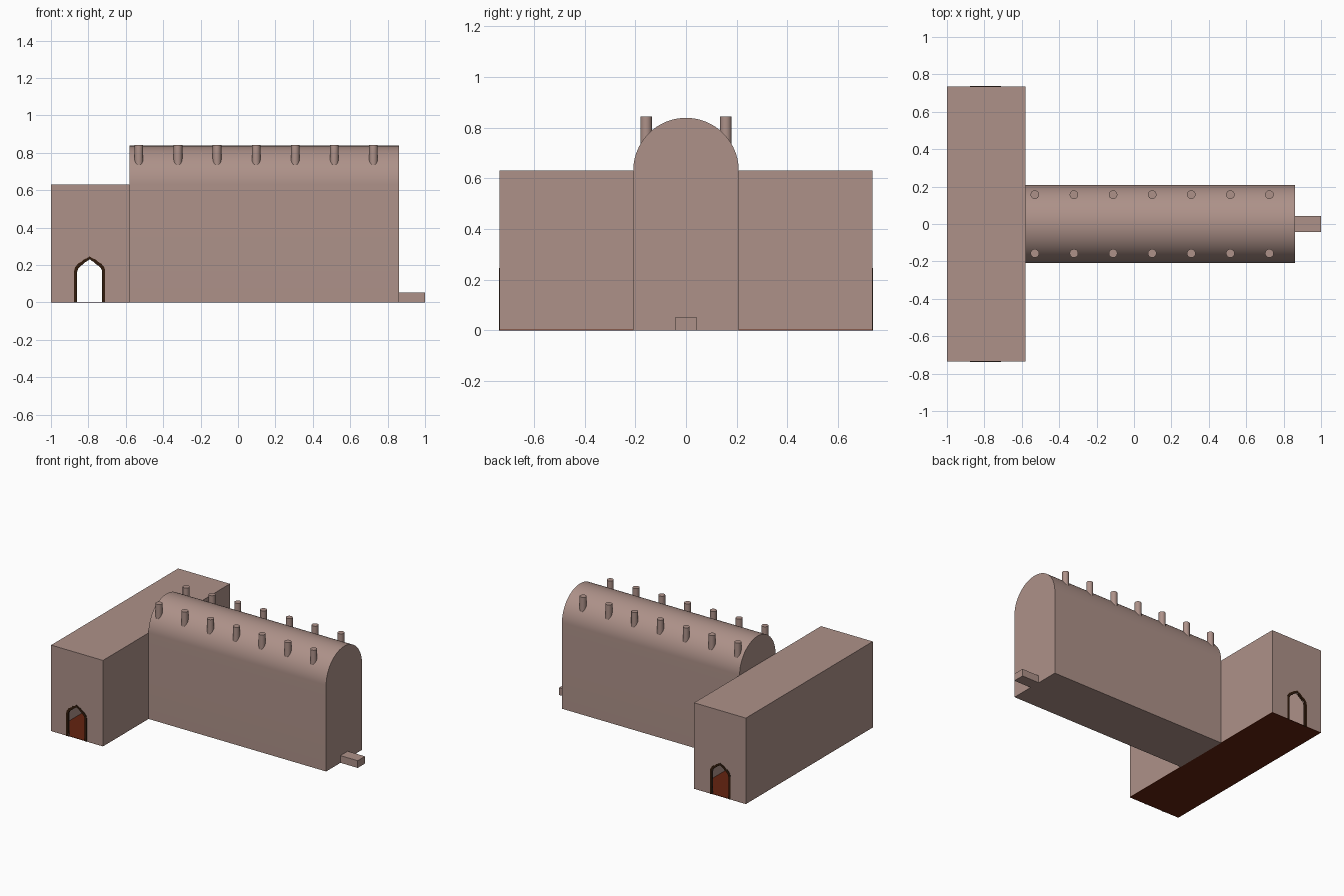
import bpy, bmesh, math
from mathutils import Vector

cube = bpy.data.objects.get("Cube")
if cube:
    bpy.data.objects.remove(cube, do_unlink=True)


def material(name, rgb):
    mat = bpy.data.materials.new(name)
    mat.use_nodes = True
    mat.diffuse_color = (*rgb, 1)
    mat.node_tree.nodes["Principled BSDF"].inputs["Base Color"].default_value = (*rgb, 1)
    return mat


STONE = material("dusty pink stone", (0.42, 0.285, 0.25))
FLOOR = material("red brown floor", (0.127, 0.017, 0.005))
TRIM = material("dark brown trim", (0.032, 0.012, 0.004))


def finish(bm, name, mat):
    bmesh.ops.recalc_face_normals(bm, faces=bm.faces)
    mesh = bpy.data.meshes.new(name)
    bm.to_mesh(mesh)
    bm.free()
    mesh.materials.append(mat)
    obj = bpy.data.objects.new(name, mesh)
    bpy.context.collection.objects.link(obj)
    return obj


def prism(name, mat, points, offset):
    """Extrude a closed outline along the offset."""
    bm = bmesh.new()
    face = bm.faces.new([bm.verts.new(p) for p in points])
    made = bmesh.ops.extrude_face_region(bm, geom=[face])["geom"]
    moved = [v for v in made if isinstance(v, bmesh.types.BMVert)]
    bmesh.ops.translate(bm, verts=moved, vec=Vector(offset))
    return finish(bm, name, mat)


def box(name, mat, x, y, z):
    base = [(x[0], y[0], z[0]), (x[1], y[0], z[0]), (x[1], y[1], z[0]), (x[0], y[1], z[0])]
    return prism(name, mat, base, (0, 0, z[1] - z[0]))


def smooth(obj):
    bpy.ops.object.select_all(action="DESELECT")
    obj.select_set(True)
    bpy.context.view_layer.objects.active = obj
    bpy.ops.object.shade_smooth_by_angle(angle=math.radians(35))


def carve(obj, cutter):
    """Subtract the cutter, then throw it away."""
    mod = obj.modifiers.new("carve", "BOOLEAN")
    mod.operation, mod.solver, mod.object = "DIFFERENCE", "EXACT", cutter
    bpy.context.view_layer.objects.active = obj
    bpy.ops.object.modifier_apply(modifier=mod.name)
    bpy.data.objects.remove(cutter, do_unlink=True)


LEFT, JOIN, END = -1.0, -0.58, 0.86
HALL_Y, EAVES, RADIUS = 0.735, 0.63, 0.208
WALL, PLATE = 0.01, 0.003
DOOR_X = -0.793

# Pointed doorway outline: half widths and heights, mirrored about the centre
HALF_OUTER = [(0.083, 0), (0.083, 0.168), (0.078, 0.188), (0.062, 0.208), (0.043, 0.218),
              (0.032, 0.229), (0.014, 0.237)]
HALF_INNER = [(0.067, 0), (0.067, 0.165), (0.062, 0.18), (0.05, 0.194), (0.034, 0.205),
              (0.024, 0.215), (0.011, 0.223)]


def arch(half, apex, y):
    pts = [(-w, z) for w, z in half] + [(0, apex)] + [(w, z) for w, z in reversed(half)]
    return [(DOOR_X + w, y, z) for w, z in pts]


# Hollow cross hall standing on its floor plate, with a doorway at each end
hall = box("cross_hall", STONE, (LEFT, JOIN), (-HALL_Y, HALL_Y), (PLATE, EAVES))
carve(hall, box("room_cutter", STONE, (LEFT + WALL, JOIN - WALL),
                (WALL - HALL_Y, HALL_Y - WALL), (-0.1, EAVES - WALL)))
door = [(x, y, z if z > 0 else -0.1) for x, y, z in arch(HALF_INNER, 0.231, -1)]
carve(hall, prism("door_cutter", STONE, door, (0, 2, 0)))
box("hall_floor", FLOOR, (LEFT, JOIN), (-HALL_Y, HALL_Y), (0, PLATE))

# Door frames running through each end wall and standing slightly proud
for side, name in ((-1, "front_door_frame"), (1, "back_door_frame")):
    y = side * (HALL_Y + 0.003)
    outline = arch(HALF_OUTER, 0.246, y) + arch(HALF_INNER, 0.231, y)[::-1]
    prism(name, TRIM, outline, (0, -side * (WALL + 0.005), 0))

# Long nave with a barrel roof
SEGMENTS = 48
section = [(JOIN, -RADIUS, 0)]
for i in range(SEGMENTS + 1):
    a = math.pi * (1 - i / SEGMENTS)
    section.append((JOIN, RADIUS * math.cos(a), EAVES + RADIUS * math.sin(a)))
section.append((JOIN, RADIUS, 0))
smooth(prism("nave", STONE, section, (END - JOIN, 0, 0)))

# Entrance step
box("entrance_step", STONE, (END, 1.0), (-0.042, 0.042), (0, 0.053))

# Two rows of roof chimneys
for side, row in ((-1, "front"), (1, "back")):
    for i in range(7):
        bm = bmesh.new()
        bmesh.ops.create_cone(bm, cap_ends=True, segments=24, radius1=0.023,
                              radius2=0.023, depth=0.16)
        bmesh.ops.translate(bm, verts=bm.verts,
                            vec=Vector((-0.53 + 0.209 * i, side * 0.157, 0.763)))
        smooth(finish(bm, f"{row}_chimney_{i + 1}", STONE))
